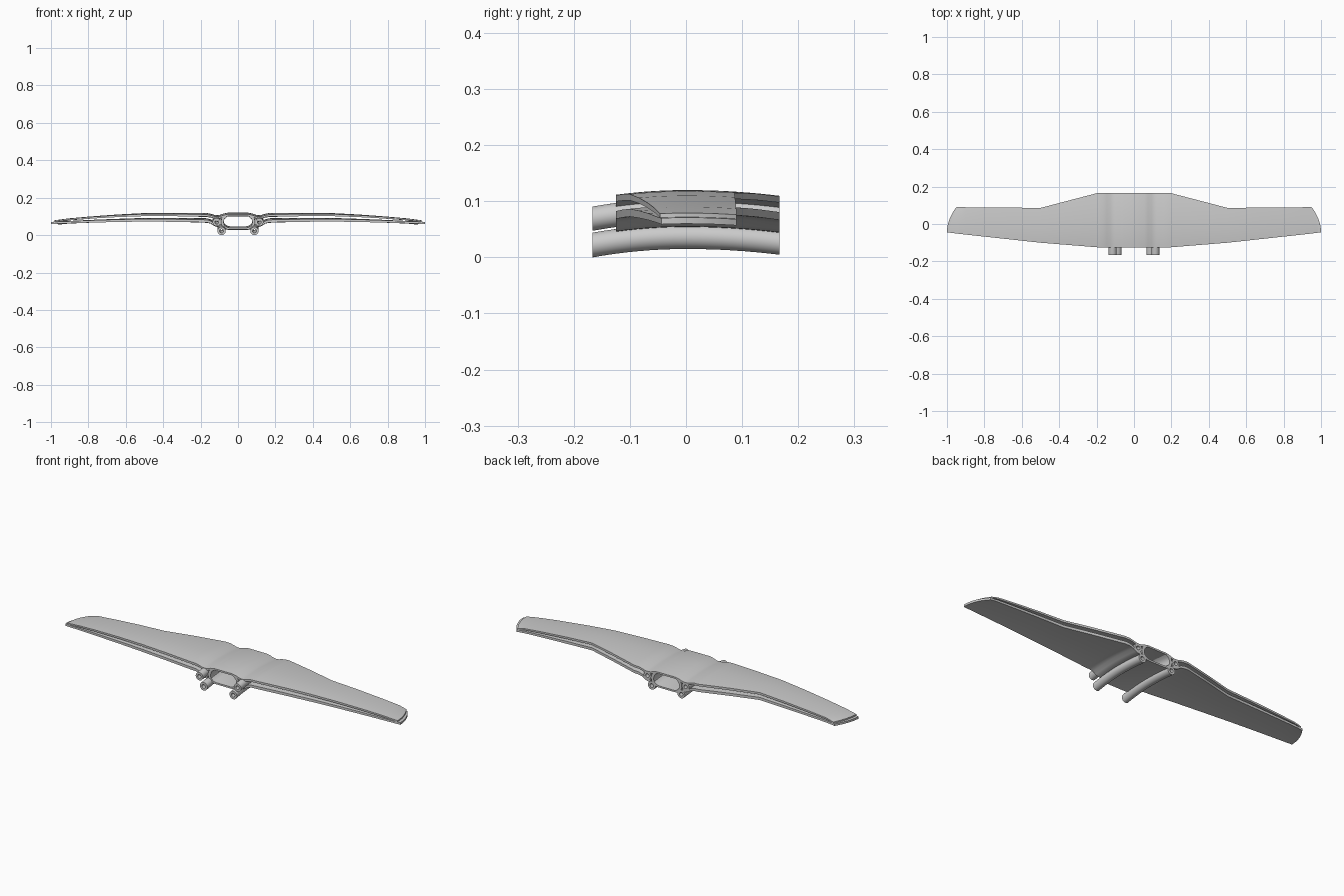
import bpy, bmesh, math

if "Cube" in bpy.data.objects:
    bpy.data.objects.remove(bpy.data.objects["Cube"])

STEPS = 16


def camber(y):
    return -(0.54 if y < 0 else 0.37) * y * y


def lerp(table, x, col):
    for a, b in zip(table, table[1:]):
        if x <= b[0]:
            t = (x - a[0]) / (b[0] - a[0])
            return a[col] + t * (b[col] - a[col])
    return table[-1][col]


# planform: x, leading edge y, trailing edge y
PLAN = [(0, -0.125, 0.167), (0.19, -0.125, 0.167), (0.5, -0.10, 0.086),
        (0.95, -0.051, 0.09), (1.0, -0.044, 0.09)]


def finish(bm, name, mirror_merge=True):
    bmesh.ops.recalc_face_normals(bm, faces=bm.faces[:])
    me = bpy.data.meshes.new(name)
    bm.to_mesh(me)
    bm.free()
    ob = bpy.data.objects.new(name, me)
    bpy.context.collection.objects.link(ob)
    bpy.ops.object.select_all(action='DESELECT')
    ob.select_set(True)
    bpy.context.view_layer.objects.active = ob
    bpy.ops.object.shade_smooth_by_angle(angle=math.radians(30))
    m = ob.modifiers.new("mirror", 'MIRROR')
    m.use_mirror_merge = mirror_merge
    m.merge_threshold = 0.0001
    return ob


def strip(name, pairs):
    """Slab between two skins (x1, z1, x2, z2), swept from leading to trailing edge."""
    bm = bmesh.new()
    n = len(pairs)

    def vert(x, z, t):
        f, r = lerp(PLAN, x, 1), lerp(PLAN, x, 2)
        y = f + t * (r - f)
        # rounded raked tip
        if x > 0.9:
            x -= 0.05 * (x - 0.9) / 0.1 * (max(0, y + 0.044) / 0.134) ** 2
        return bm.verts.new((x, y, z + camber(y)))

    rings = []
    for k in range(STEPS + 1):
        t = k / STEPS
        rings.append(([vert(p[0], p[1], t) for p in pairs],
                      [vert(p[2], p[3], t) for p in pairs]))
    for (a, b), (c, d) in zip(rings, rings[1:]):
        for i in range(n - 1):
            bm.faces.new((a[i], a[i + 1], c[i + 1], c[i]))
            bm.faces.new((b[i], d[i], d[i + 1], b[i + 1]))
        bm.faces.new((a[-1], b[-1], d[-1], c[-1]))
        if pairs[0][0] > 0:
            bm.faces.new((a[0], c[0], d[0], b[0]))
    for a, b in (rings[0], rings[-1]):
        for i in range(n - 1):
            bm.faces.new((a[i], b[i], b[i + 1], a[i + 1]))
    return finish(bm, name)


def pipe(name, cx, cz, r, bore, sides=32):
    """Thick-walled tube following the camber along y."""
    bm = bmesh.new()
    rings = []
    for k in range(STEPS + 1):
        y = -0.167 + 0.334 * k / STEPS
        ring = []
        for rad in (r, bore):
            ring.append([bm.verts.new((cx + rad * math.cos(2 * math.pi * i / sides), y,
                                       cz + camber(y) + rad * math.sin(2 * math.pi * i / sides)))
                         for i in range(sides)])
        rings.append(ring)
    for i in range(sides):
        j = (i + 1) % sides
        for p, q in zip(rings, rings[1:]):
            for s in (0, 1):
                bm.faces.new((p[s][i], p[s][j], q[s][j], q[s][i]))
        for e in (rings[0], rings[-1]):
            bm.faces.new((e[0][i], e[0][j], e[1][j], e[1][i]))
    return finish(bm, name)


def skin(rows):
    return [(x, top, x, bot) for x, top, bot in rows]


# upper wing skin, dipping over the tubes either side of the centre
strip("upper_wing_skin", skin([
    (0, .120, .111), (.055, .120, .111), (.075, .116, .107), (.095, .109, .099),
    (.11, .107, .097), (.125, .108, .098), (.145, .114, .104), (.165, .118, .107),
    (.19, .119, .108), (.35, .1195, .108), (.5, .118, .107), (.65, .110, .100),
    (.8, .099, .090), (.9, .090, .082), (.95, .084, .077), (.985, .079, .071)]))

# lower wing skin, wrapping under the upper tube
strip("lower_wing_skin", skin([
    (.095, .066, .054), (.115, .066, .055), (.13, .072, .061), (.145, .084, .071),
    (.165, .090, .076), (.19, .091, .077), (.35, .092, .078), (.5, .092, .078),
    (.65, .087, .074), (.8, .081, .069), (.9, .076, .065), (.95, .0735, .063),
    (1.0, .071, .060)]))

# open centre duct cradle
strip("centre_duct", [
    (0, .047, 0, .038), (.045, .047, .05, .038), (.06, .051, .07, .042),
    (.073, .062, .085, .054), (.077, .076, .092, .076), (.074, .092, .088, .098),
    (.066, .103, .077, .109), (.055, .111, .06, .116)])

# tube pairs
pipe("lower_tube", .088, .037, .022, .010)
pipe("upper_tube", .114, .084, .0215, .010)
